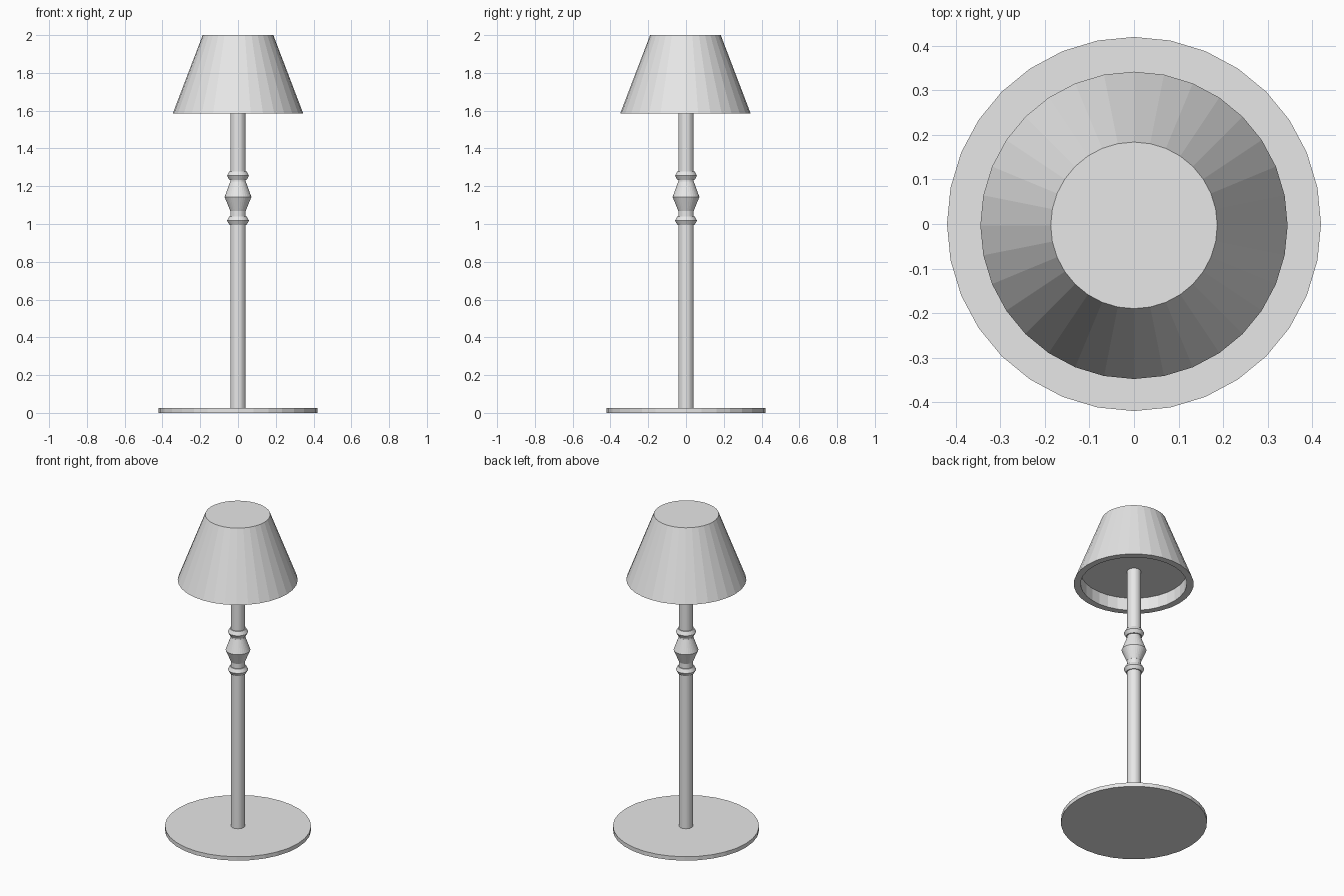
import bpy
import bmesh
from math import cos, sin, tau

SIDES = 32

cube = bpy.data.objects.get("Cube")
if cube:
    bpy.data.objects.remove(cube, do_unlink=True)

grey = bpy.data.materials.new("light grey")
grey.use_nodes = True
colour = (0.8, 0.8, 0.8, 1)
grey.diffuse_color = colour
for node in grey.node_tree.nodes:
    if node.type == "BSDF_PRINCIPLED":
        node.inputs["Base Color"].default_value = colour


def lathe(name, profile, y=0.0):
    """Turn a (radius, height) profile into a closed, flat-faced solid."""
    bm = bmesh.new()
    rings = [
        [bm.verts.new((r * cos(tau * i / SIDES), r * sin(tau * i / SIDES), z))
         for i in range(SIDES)]
        for r, z in profile
    ]
    for low, high in zip(rings, rings[1:]):
        for i in range(SIDES):
            j = (i + 1) % SIDES
            bm.faces.new((low[i], low[j], high[j], high[i]))
    bm.faces.new(rings[0][::-1])
    bm.faces.new(rings[-1])
    bmesh.ops.recalc_face_normals(bm, faces=bm.faces[:])
    mesh = bpy.data.meshes.new(name)
    bm.to_mesh(mesh)
    bm.free()
    mesh.materials.append(grey)
    obj = bpy.data.objects.new(name, mesh)
    obj.location.y = y
    bpy.context.collection.objects.link(obj)
    return obj


# Foot disc
lathe("base", [(0.42, 0), (0.42, 0.025)])

# Straight pole running up into the shade
lathe("pole", [(0.04, 0.02), (0.04, 1.68)])

# Turned ornament: two collars around a double-cone knob
for name, z in (("lower_collar", 1.018), ("upper_collar", 1.256)):
    lathe(name, [(0.046, z - 0.022), (0.058, z), (0.046, z + 0.022)])
lathe("knob", [(0.041, 1.07), (0.071, 1.143), (0.041, 1.225)])

# Shade: recessed ceiling, inner wall, rim, sloping outside and closed top
lathe("shade", [(0.305, 1.666), (0.305, 1.586), (0.345, 1.586), (0.187, 2.0)],
      y=-0.003)
